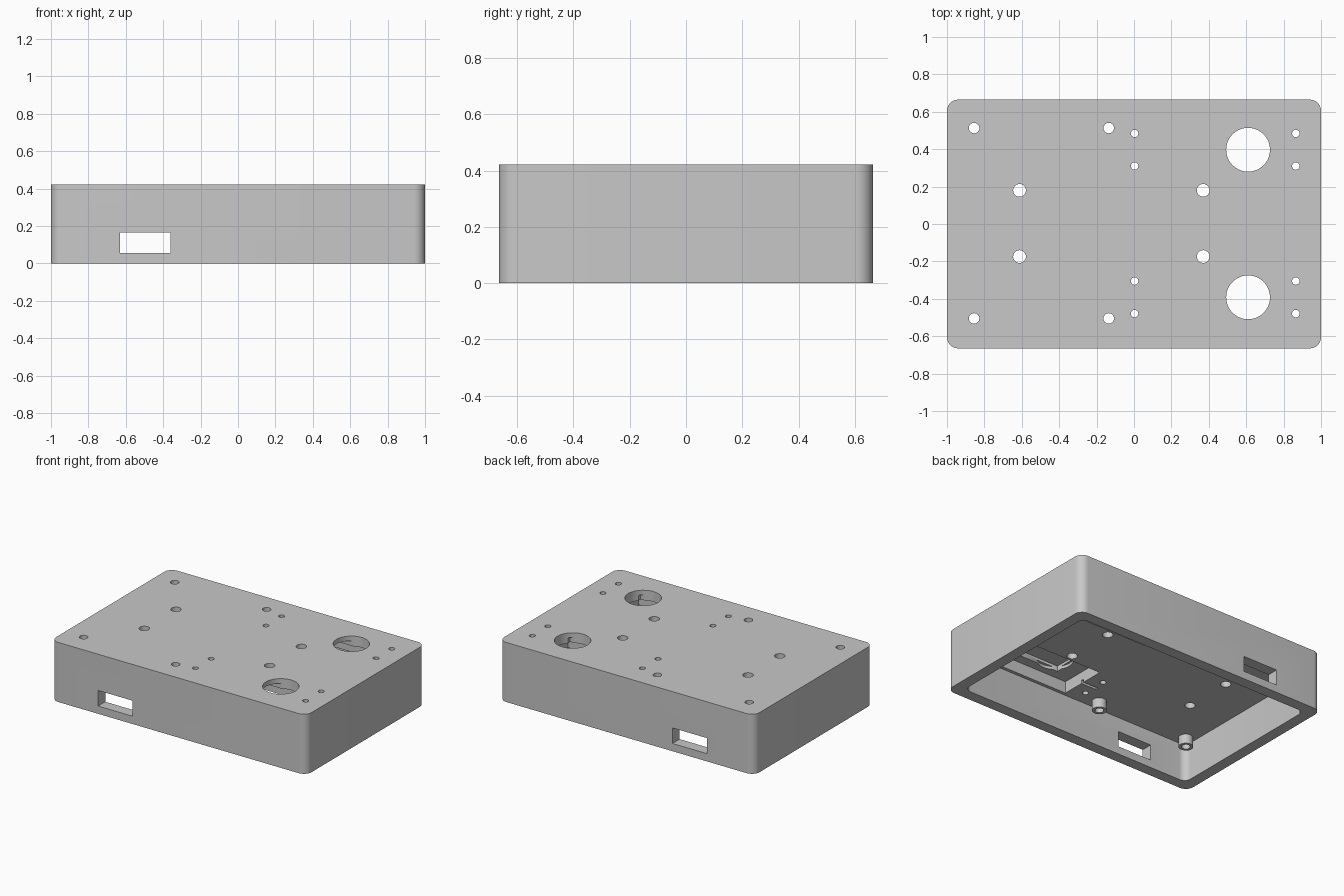
import bpy
import bmesh
import math

default = bpy.data.objects.get("Cube")
if default:
    bpy.data.objects.remove(default)

LENGTH, WIDTH, HEIGHT = 2.0, 1.33, 0.422
WALL, CEILING = 0.08, 0.267

grey = bpy.data.materials.new("plain grey")
grey.use_nodes = True
grey.diffuse_color = (0.58, 0.58, 0.58, 1)
grey.node_tree.nodes["Principled BSDF"].inputs["Base Color"].default_value = grey.diffuse_color


def add_object(name, bm):
    mesh = bpy.data.meshes.new(name)
    bmesh.ops.recalc_face_normals(bm, faces=bm.faces)
    bm.to_mesh(mesh)
    bm.free()
    obj = bpy.data.objects.new(name, mesh)
    mesh.materials.append(grey)
    bpy.context.collection.objects.link(obj)
    return obj


def box(name, x0, x1, y0, y1, z0, z1, radius=0):
    """Box with optionally rounded upright edges."""
    bm = bmesh.new()
    bmesh.ops.create_cube(bm, size=1)
    for v in bm.verts:
        v.co.x = x1 if v.co.x > 0 else x0
        v.co.y = y1 if v.co.y > 0 else y0
        v.co.z = z1 if v.co.z > 0 else z0
    if radius:
        upright = [e for e in bm.edges if abs(e.verts[0].co.z - e.verts[1].co.z) > 1e-4]
        bmesh.ops.bevel(bm, geom=upright, offset=radius, segments=8,
                        affect='EDGES', profile=0.5)
    return add_object(name, bm)


def cylinder(name, x, y, radius, z0, z1, sides=32):
    bm = bmesh.new()
    bmesh.ops.create_cone(bm, cap_ends=True, segments=sides,
                          radius1=radius, radius2=radius, depth=z1 - z0)
    bmesh.ops.translate(bm, verts=bm.verts, vec=(x, y, (z0 + z1) / 2))
    return add_object(name, bm)


def combine(target, tool, operation='DIFFERENCE'):
    """Apply a boolean and discard the tool."""
    tool.hide_render = True
    mod = target.modifiers.new("combine", 'BOOLEAN')
    mod.operation = operation
    mod.solver = 'EXACT'
    mod.object = tool
    bpy.context.view_layer.objects.active = target
    bpy.ops.object.modifier_apply(modifier=mod.name)
    bpy.data.objects.remove(tool)


# Rounded shell, open underneath
hx, hy = LENGTH / 2, WIDTH / 2
shell = box("case_shell", -hx, hx, -hy, hy, 0, HEIGHT, 0.06)
ix, iy = hx - WALL, hy - WALL
combine(shell, box("cavity", -ix, ix, -iy, iy, -0.2, CEILING, 0.05))

# Slots through the front and back walls
combine(shell, box("wall_slot", -0.63, -0.36, -1, 1, 0.055, 0.165))

# Standoffs hanging from the ceiling
standoffs = [(x, y) for x in (-0.855, -0.135) for y in (-0.505, 0.513)]
for x, y in standoffs:
    combine(shell, cylinder("standoff", x, y, 0.047, 0.2, CEILING + 0.05), 'UNION')

# Motor pockets with their stepped recess, wire channel and round opening
for y in (-0.392, 0.397):
    combine(shell, box("motor_pocket", 0.10, 0.765, y - 0.17, y + 0.17, 0.22, 0.35))
    combine(shell, box("deep_recess", 0.225, 0.70, y - 0.10, y + 0.10, 0.30, 0.388))
    combine(shell, cylinder("round_recess", 0.33, y, 0.12, 0.30, 0.37))
    combine(shell, box("wire_channel", -0.02, 0.15, y - 0.01, y + 0.01, 0.24, 0.29))
    combine(shell, cylinder("shaft_opening", 0.61, y, 0.117, 0.30, 0.5, 64))
    for x in (0.003, 0.865):
        for dy in (-0.087, 0.087):
            combine(shell, cylinder("motor_screw_hole", x, y + dy, 0.02, 0.1, 0.5))

# Screw holes through the top and the standoffs
for x, y in standoffs:
    combine(shell, cylinder("standoff_hole", x, y, 0.028, 0.1, 0.5))
for x in (-0.612, 0.37):
    for y in (-0.174, 0.18):
        combine(shell, cylinder("mount_hole", x, y, 0.034, 0.1, 0.5))

# Smooth the round walls and keep the edges crisp
bpy.ops.object.select_all(action='DESELECT')
shell.select_set(True)
bpy.context.view_layer.objects.active = shell
bpy.ops.object.shade_smooth_by_angle(angle=math.radians(30))
